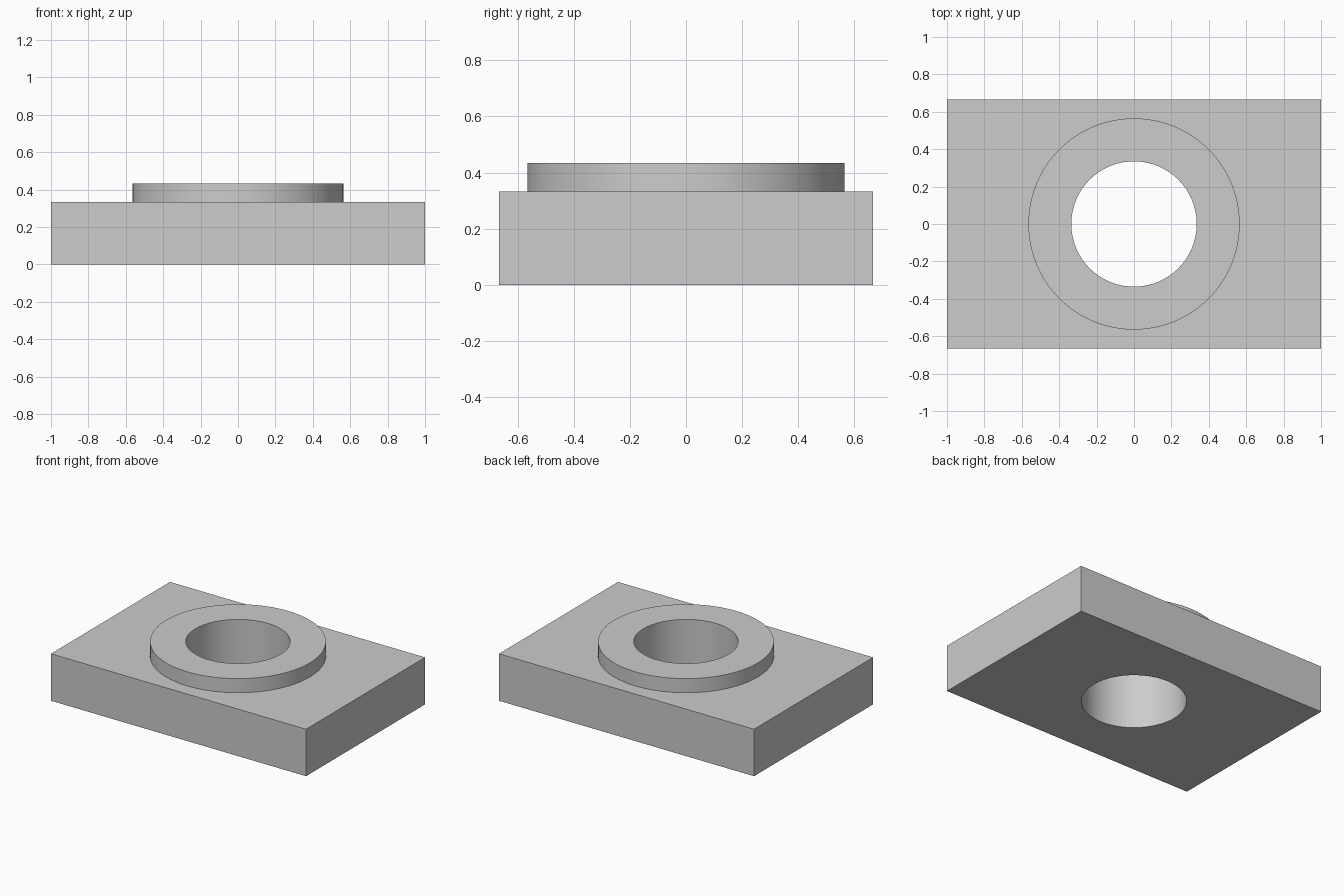
import bpy
import math

if "Cube" in bpy.data.objects:
    bpy.data.objects.remove(bpy.data.objects["Cube"], do_unlink=True)

LENGTH, WIDTH = 2.0, 1.333
PLATE_TOP, COLLAR_TOP = 0.333, 0.433
COLLAR_RADIUS, BORE_RADIUS = 0.565, 0.335

grey = bpy.data.materials.new("plain_grey")
grey.use_nodes = True
colour = (0.604, 0.604, 0.604, 1.0)
grey.diffuse_color = colour
grey.node_tree.nodes["Principled BSDF"].inputs["Base Color"].default_value = colour


def cylinder(name, radius, bottom, top):
    bpy.ops.mesh.primitive_cylinder_add(
        vertices=96, radius=radius, depth=top - bottom,
        location=(0, 0, (bottom + top) / 2))
    obj = bpy.context.object
    obj.name = name
    obj.data.materials.append(grey)
    return obj


def combine(target, tool, operation):
    """Apply a boolean to the target and remove the tool."""
    modifier = target.modifiers.new(tool.name, 'BOOLEAN')
    modifier.operation = operation
    modifier.solver = 'EXACT'
    modifier.object = tool
    bpy.context.view_layer.objects.active = target
    bpy.ops.object.modifier_apply(modifier=modifier.name)
    bpy.data.objects.remove(tool, do_unlink=True)


# Rectangular base plate
bpy.ops.mesh.primitive_cube_add(size=1, location=(0, 0, PLATE_TOP / 2))
plate = bpy.context.object
plate.name = "plate_with_collar"
plate.scale = (LENGTH, WIDTH, PLATE_TOP)
bpy.ops.object.transform_apply(location=True, rotation=False, scale=True)
plate.data.materials.append(grey)

# Raised round collar, then the bore through everything
combine(plate, cylinder("collar", COLLAR_RADIUS, PLATE_TOP / 2, COLLAR_TOP), 'UNION')
combine(plate, cylinder("bore", BORE_RADIUS, -0.2, COLLAR_TOP + 0.2), 'DIFFERENCE')

# Smooth round walls with crisp rims
bpy.ops.object.select_all(action='DESELECT')
plate.select_set(True)
bpy.context.view_layer.objects.active = plate
bpy.ops.object.shade_smooth_by_angle(angle=math.radians(30))
